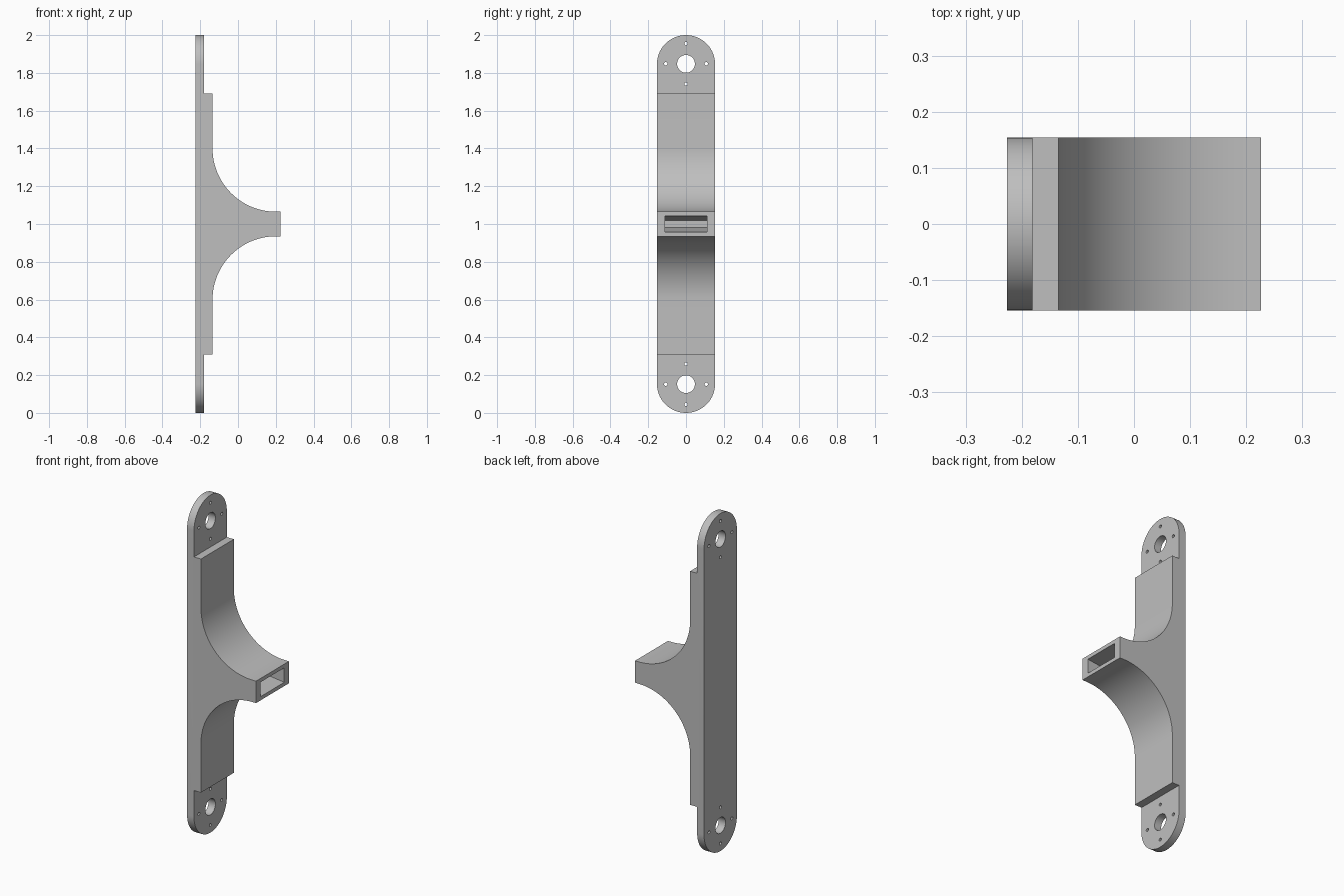
import bpy, bmesh
from math import sin, cos, pi, radians
from mathutils import Vector

cube = bpy.data.objects.get("Cube")
if cube:
    bpy.data.objects.remove(cube, do_unlink=True)

HALF_W = 0.154           # half width and end radius
BACK, STEP, FACE, TIP = -0.226, -0.181, -0.135, 0.226
HOLE_Z = 0.848           # hole centres, above and below the middle
MID = Vector((0, 0, 1))

grey = bpy.data.materials.new("plain grey")
grey.use_nodes = True
colour = (0.52, 0.52, 0.52, 1)
grey.diffuse_color = colour
grey.node_tree.nodes["Principled BSDF"].inputs["Base Color"].default_value = colour


def prism(name, outline, push):
    """Solid made by pushing a flat outline along a vector."""
    bm = bmesh.new()
    face = bm.faces.new([bm.verts.new(Vector(p) + MID) for p in outline])
    new = bmesh.ops.extrude_face_region(bm, geom=[face])["geom"]
    bmesh.ops.translate(bm, vec=push, verts=[v for v in new if isinstance(v, bmesh.types.BMVert)])
    bmesh.ops.recalc_face_normals(bm, faces=bm.faces)
    mesh = bpy.data.meshes.new(name)
    bm.to_mesh(mesh)
    bm.free()
    mesh.materials.append(grey)
    obj = bpy.data.objects.new(name, mesh)
    bpy.context.collection.objects.link(obj)
    return obj


def arc(cx, cz, r, start, end, n):
    return [(cx + r * cos(start + (end - start) * i / n),
             cz + r * sin(start + (end - start) * i / n)) for i in range(n + 1)]


def cut(target, cutter, operation="DIFFERENCE"):
    mod = target.modifiers.new(cutter.name, "BOOLEAN")
    mod.operation = operation
    mod.solver = "EXACT"
    mod.object = cutter
    cutter.hide_render = True
    cutter.hide_set(True)


# Side silhouette: back plate, stepped pad, curved flare and neck
neck, radius = 0.065, 0.336
centre_x = FACE + radius
upper = [(BACK, 1.0), (STEP, 1.0), (STEP, 0.692), (FACE, 0.692)]
upper += arc(centre_x, neck + radius, radius, pi, 1.5 * pi, 32)
upper += [(TIP, neck)]
side = upper + [(x, -z) for x, z in reversed(upper)]
bracket = prism("bracket", [(x, -0.2, z) for x, z in side], (0, 0.4, 0))

# Rounded ends
ends = arc(0, 1 - HALF_W, HALF_W, 0, pi, 40)
ends += arc(0, HALF_W - 1, HALF_W, pi, 2 * pi, 40)
cut(bracket, prism("rounded_end_cutter", [(-0.4, y, z) for y, z in ends], (0.8, 0, 0)), "INTERSECT")

# Large hole ringed by four small holes at each end
for end_name, sign in (("upper", 1), ("lower", -1)):
    cz = sign * HOLE_Z
    holes = [(0, cz, 0.047, 40)]
    holes += [(0.107 * dy, cz + 0.107 * dz, 0.009, 16)
              for dy, dz in ((1, 0), (0, 1), (-1, 0), (0, -1))]
    for i, (y, z, r, n) in enumerate(holes):
        ring = arc(y, z, r, 0, 2 * pi, n)[:-1]
        cut(bracket, prism(f"{end_name}_hole_cutter_{i}", [(-0.3, a, b) for a, b in ring], (0.2, 0, 0)))

# Tapered slot in the neck
slot = [(TIP + 0.002, -0.043), (TIP + 0.002, 0.043), (0.03, 0.018), (0.03, -0.018)]
cut(bracket, prism("slot_cutter", [(x, -0.11, z) for x, z in slot], (0, 0.22, 0)))

# Bake the cuts, drop the cutters, then smooth the curves
bpy.context.view_layer.update()
baked = bpy.data.meshes.new_from_object(bracket.evaluated_get(bpy.context.evaluated_depsgraph_get()))
cutters = [m.object for m in bracket.modifiers]
bracket.modifiers.clear()
bracket.data = baked
for c in cutters:
    bpy.data.objects.remove(c, do_unlink=True)
baked.materials.clear()
baked.materials.append(grey)
bpy.ops.object.select_all(action="DESELECT")
bracket.select_set(True)
bpy.context.view_layer.objects.active = bracket
bpy.ops.object.shade_smooth_by_angle(angle=radians(30))
